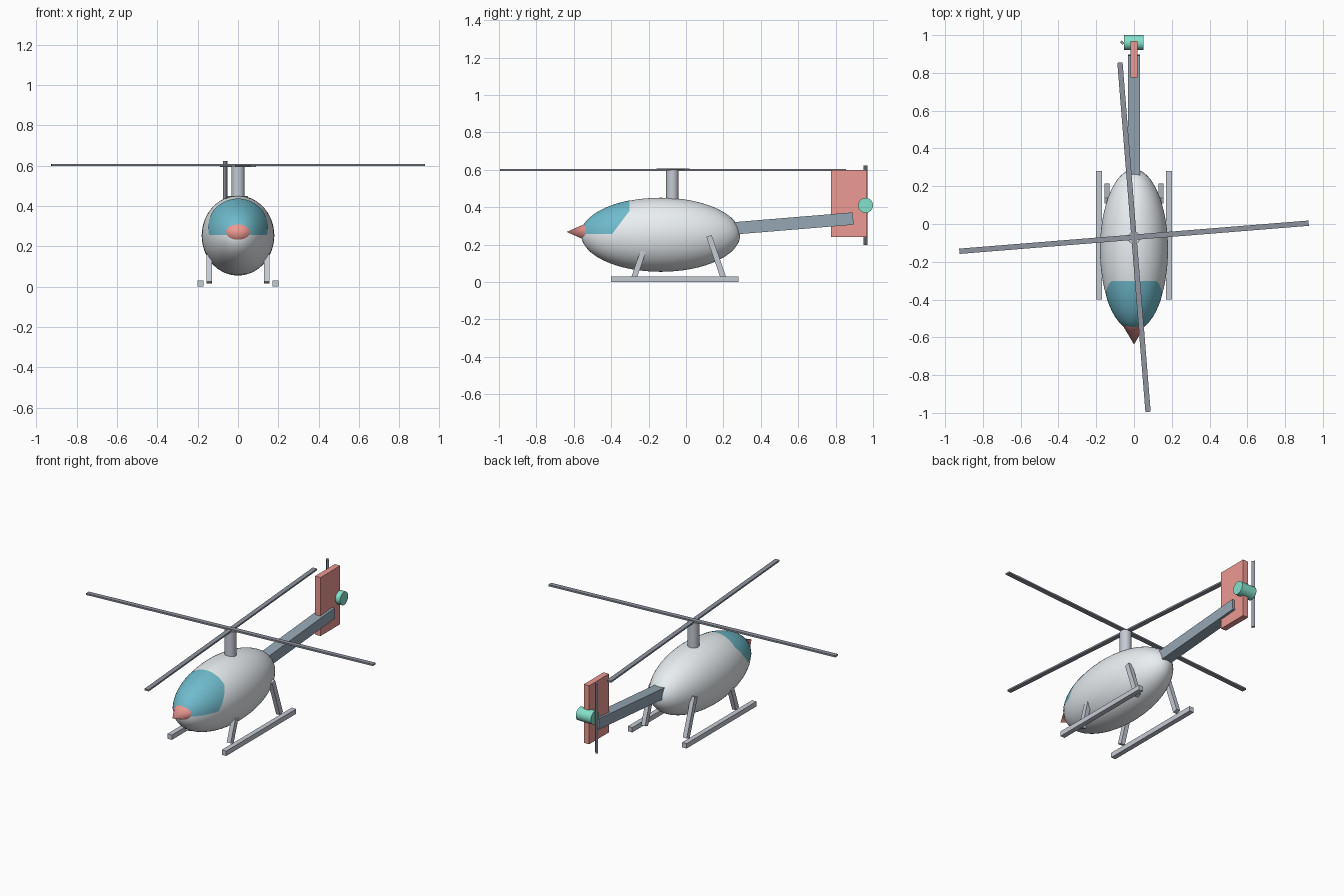
import bpy, bmesh
from math import radians, pi
from mathutils import Vector

if "Cube" in bpy.data.objects:
    bpy.data.objects.remove(bpy.data.objects["Cube"])


def mat(name, r, g, b):
    m = bpy.data.materials.new(name)
    m.diffuse_color = (r, g, b, 1)
    m.use_nodes = True
    m.node_tree.nodes["Principled BSDF"].inputs["Base Color"].default_value = m.diffuse_color
    return m


WHITE = mat("pale_shell", 0.82, 0.86, 0.89)
TEAL = mat("teal_glass", 0.16, 0.50, 0.61)
RED = mat("red", 0.85, 0.32, 0.29)
BLUE = mat("slate_blue", 0.30, 0.39, 0.46)
DARK = mat("dark_grey", 0.28, 0.30, 0.35)
GREEN = mat("mint", 0.24, 0.75, 0.60)
METAL = mat("metal_grey", 0.56, 0.59, 0.65)


def finish(name, material, smooth=False):
    o = bpy.context.object
    o.name = name
    o.data.materials.append(material)
    if smooth:
        bpy.ops.object.transform_apply(location=False, rotation=False, scale=True)
        bpy.ops.object.shade_smooth_by_angle(angle=radians(40))
    return o


def box(name, size, loc, material, rot=(0, 0, 0)):
    bpy.ops.mesh.primitive_cube_add(size=1, location=loc, rotation=rot)
    bpy.context.object.scale = size
    return finish(name, material)


def cylinder(name, r, depth, loc, material, rot=(0, 0, 0)):
    bpy.ops.mesh.primitive_cylinder_add(vertices=32, radius=r, depth=depth,
                                        location=loc, rotation=rot)
    return finish(name, material, True)


CENTRE = Vector((0, -0.135, 0.253))
RADII = Vector((0.18, 0.425, 0.198))


def ellipsoid(name, grow, material):
    bpy.ops.mesh.primitive_uv_sphere_add(segments=64, ring_count=32, radius=1,
                                         location=CENTRE)
    bpy.context.object.scale = RADII * grow
    return finish(name, material, True)


# Cabin
ellipsoid("fuselage", 1.0, WHITE)

# Canopy: slightly larger shell trimmed at the back, the lower rear corner and the bottom
canopy = ellipsoid("canopy", 1.008, TEAL)
bm = bmesh.new()
bm.from_mesh(canopy.data)
for co, no in (((0, -0.303, 0), (0, 1, 0)),
               ((0, -0.31, 0.37), (0, 0.8, -0.6)),
               ((0, 0, 0.257), (0, 0, -1))):
    bmesh.ops.bisect_plane(bm, geom=bm.verts[:] + bm.edges[:] + bm.faces[:],
                           plane_co=Vector(co) - CENTRE, plane_no=no, clear_outer=True)
bm.to_mesh(canopy.data)
bm.free()

# Nose cone
bpy.ops.mesh.primitive_cone_add(vertices=32, radius1=1, depth=0.135,
                                location=(0, -0.57, 0.268), rotation=(pi / 2, 0, 0))
bpy.context.object.scale = (0.08, 0.06, 1)
finish("nose_cone", RED, True)

# Main rotor
cylinder("rotor_mast", 0.033, 0.18, (0, -0.073, 0.508), METAL)
box("main_blade_across", (1.855, 0.028, 0.01), (0, -0.07, 0.603), DARK, (0, 0, radians(4.6)))
box("main_blade_along", (0.028, 1.855, 0.01), (0, -0.07, 0.599), DARK, (0, 0, radians(4.6)))

# Tail
box("tail_boom", (0.066, 0.70, 0.066), (0, 0.545, 0.311), BLUE, (radians(4.7), 0, 0))
box("tail_fin", (0.036, 0.192, 0.36), (0, 0.872, 0.42), RED)
cylinder("tail_rotor_hub", 0.04, 0.102, (-0.001, 0.96, 0.41), GREEN, (0, pi / 2, 0))
box("tail_rotor_blade", (0.012, 0.02, 0.424), (-0.063, 0.96, 0.41), DARK, (0, 0, radians(45)))

# Landing gear, both sides
for side, s in (("left", 1), ("right", -1)):
    box(side + "_skid", (0.03, 0.68, 0.03), (s * 0.185, -0.06, 0.015), METAL)
    box(side + "_front_strut", (0.027, 0.03, 0.24), (s * 0.142, -0.24, 0.133), METAL,
        (radians(-19), 0, 0))
    box(side + "_rear_strut", (0.027, 0.03, 0.24), (s * 0.142, 0.162, 0.133), METAL,
        (radians(19), 0, 0))
